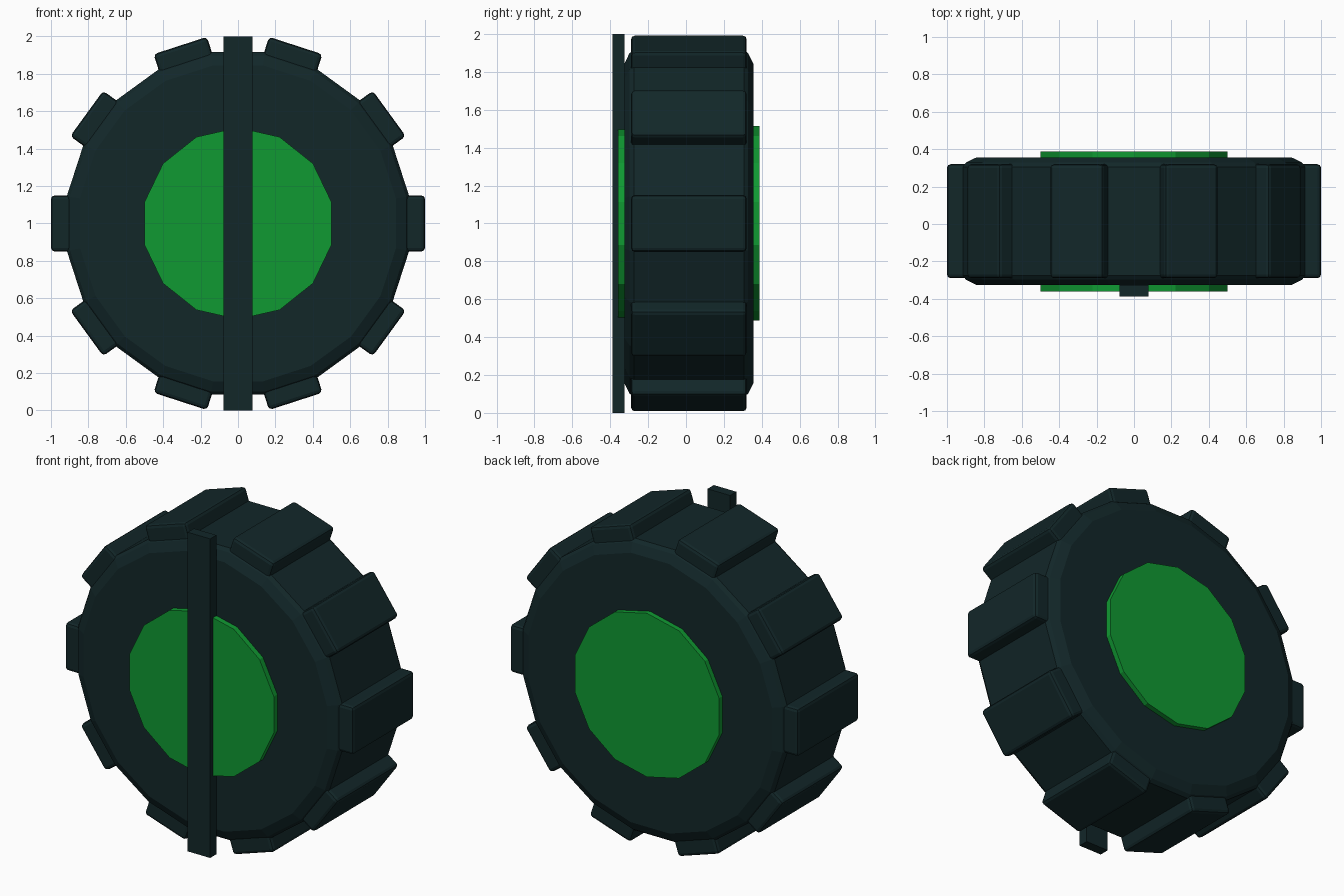
import bpy
import bmesh
from math import cos, sin, pi, tau

cube = bpy.data.objects.get("Cube")
if cube:
    bpy.data.objects.remove(cube, do_unlink=True)


def material(name, color):
    mat = bpy.data.materials.new(name)
    mat.use_nodes = True
    mat.diffuse_color = color
    mat.node_tree.nodes["Principled BSDF"].inputs["Base Color"].default_value = color
    return mat


rubber = material("dark rubber", (0.006, 0.02, 0.022, 1))
green = material("hub green", (0.005, 0.32, 0.032, 1))


def finish(name, bm, mat):
    bmesh.ops.recalc_face_normals(bm, faces=bm.faces)
    mesh = bpy.data.meshes.new(name)
    bm.to_mesh(mesh)
    bm.free()
    mesh.materials.append(mat)
    obj = bpy.data.objects.new(name, mesh)
    bpy.context.collection.objects.link(obj)
    return obj


def disc(name, profile, sides, phase, mat):
    """Polygonal drum along y, lofted through (radius, y) rings and capped."""
    bm = bmesh.new()
    rings = []
    for r, y in profile:
        angles = [phase + tau * i / sides for i in range(sides)]
        rings.append([bm.verts.new((r * cos(a), y, 1 + r * sin(a))) for a in angles])
    for a, b in zip(rings, rings[1:]):
        for i in range(sides):
            j = (i + 1) % sides
            bm.faces.new((a[i], a[j], b[j], b[i]))
    bm.faces.new(rings[0])
    bm.faces.new(rings[-1])
    return finish(name, bm, mat)


def box(name, size, location, angle, mat, bevel=0):
    bm = bmesh.new()
    bmesh.ops.create_cube(bm, size=1)
    bmesh.ops.scale(bm, vec=size, verts=bm.verts)
    obj = finish(name, bm, mat)
    obj.location = location
    obj.rotation_euler.y = -angle
    if bevel:
        mod = obj.modifiers.new("soft edges", "BEVEL")
        mod.width = bevel
        mod.segments = 2
    return obj


# Tyre body with chamfered shoulders
disc("tyre", [(0.855, -0.325), (0.91, -0.298), (0.927, -0.275),
              (0.927, 0.305), (0.91, 0.328), (0.855, 0.355)], 20, pi / 20, rubber)

# Hub passing through the tyre
disc("hub", [(0.513, -0.36), (0.513, 0.387)], 14, pi / 2, green)

# Tread blocks on every second side of the tyre
for i in range(10):
    a = tau * i / 10
    box(f"tread_{i + 1}", (0.16, 0.61, 0.30),
        (0.92 * cos(a), 0.015, 1 + 0.92 * sin(a)), a, rubber, 0.02)

# Upright bar across the front
box("front_bar", (0.156, 0.062, 2), (0, -0.356, 1), 0, rubber)
